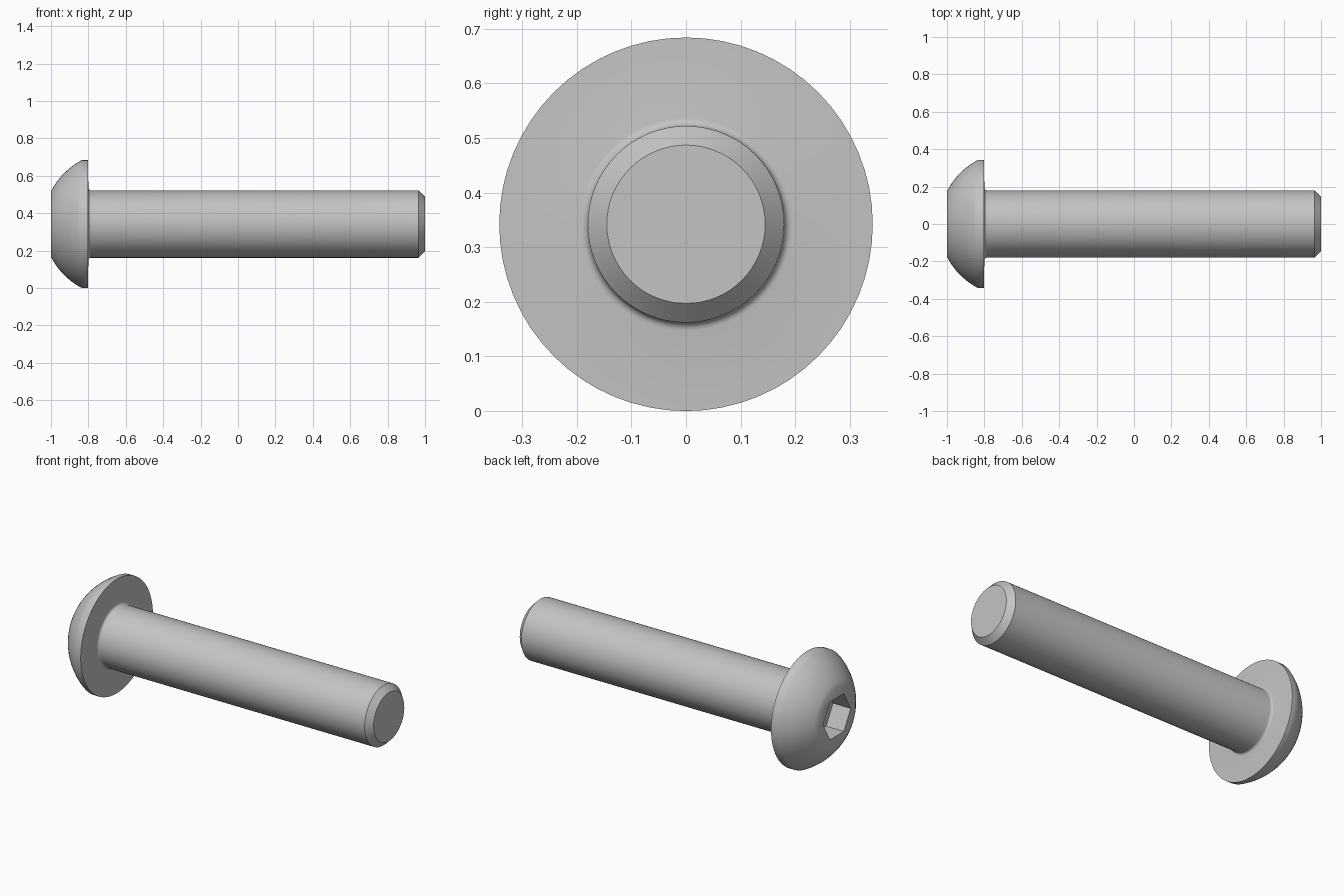
import bpy, bmesh, math
from mathutils import Matrix

if "Cube" in bpy.data.objects:
    bpy.data.objects.remove(bpy.data.objects["Cube"])

SEGMENTS = 64
AXIS_Z = 0.342      # height of the screw's axis

steel = bpy.data.materials.new("grey steel")
steel.diffuse_color = (0.55, 0.55, 0.55, 1)
steel.use_nodes = True
steel.node_tree.nodes["Principled BSDF"].inputs["Base Color"].default_value = steel.diffuse_color


def arc(cx, cr, radius, start, end, steps):
    """Points (x, r) along an arc, angles in degrees."""
    pts = []
    for i in range(steps + 1):
        a = math.radians(start + (end - start) * i / steps)
        pts.append((cx + radius * math.cos(a), cr + radius * math.sin(a)))
    return pts


def lathe(name, profile):
    """Revolve an (x, radius) profile about the x axis, capping both ends."""
    bm = bmesh.new()
    rings = []
    for x, r in profile:
        rings.append([bm.verts.new((x, r * math.cos(t), AXIS_Z + r * math.sin(t)))
                      for t in (2 * math.pi * k / SEGMENTS for k in range(SEGMENTS))])
    for a, b in zip(rings, rings[1:]):
        for k in range(SEGMENTS):
            n = (k + 1) % SEGMENTS
            bm.faces.new((a[k], a[n], b[n], b[k]))
    bm.faces.new(rings[0])
    bm.faces.new(rings[-1])
    bmesh.ops.recalc_face_normals(bm, faces=bm.faces)
    return add_object(name, bm)


def add_object(name, bm):
    mesh = bpy.data.meshes.new(name)
    bm.to_mesh(mesh)
    bm.free()
    mesh.materials.append(steel)
    obj = bpy.data.objects.new(name, mesh)
    bpy.context.collection.objects.link(obj)
    return obj


# Screw body: domed head, rim, fillet under the head, shank, chamfered tip
dome = arc(-0.656, 0, 0.386, 153.0, 117.6, 10)
dome[0] = (-1.0, 0.175)
dome[-1] = (-0.835, 0.342)
fillet = arc(-0.785, 0.195, 0.015, 180, 270, 5)
screw = lathe("button_head_screw",
              dome + [(-0.803, 0.342)] + fillet + [(0.965, 0.18), (1.0, 0.145)])

# Hexagonal socket cutter, corners pointing along y
bm = bmesh.new()
bmesh.ops.create_cone(bm, cap_ends=True, segments=6, radius1=0.13, radius2=0.13, depth=0.234)
corner = max(bm.verts, key=lambda v: v.co.y).co
turn = math.pi / 2 - math.atan2(corner.y, corner.x)
bm.transform(Matrix.Translation((-1.0, 0, AXIS_Z))
             @ Matrix.Rotation(math.pi / 2, 4, 'Y')
             @ Matrix.Rotation(turn, 4, 'Z'))
cutter = add_object("socket_cutter", bm)

# Cut the socket, then drop the cutter
cut = screw.modifiers.new("socket", 'BOOLEAN')
cut.operation = 'DIFFERENCE'
cut.solver = 'EXACT'
cut.object = cutter
bpy.context.view_layer.objects.active = screw
screw.select_set(True)
bpy.ops.object.modifier_apply(modifier=cut.name)
bpy.data.objects.remove(cutter)
bpy.ops.object.shade_smooth_by_angle(angle=math.radians(30))
